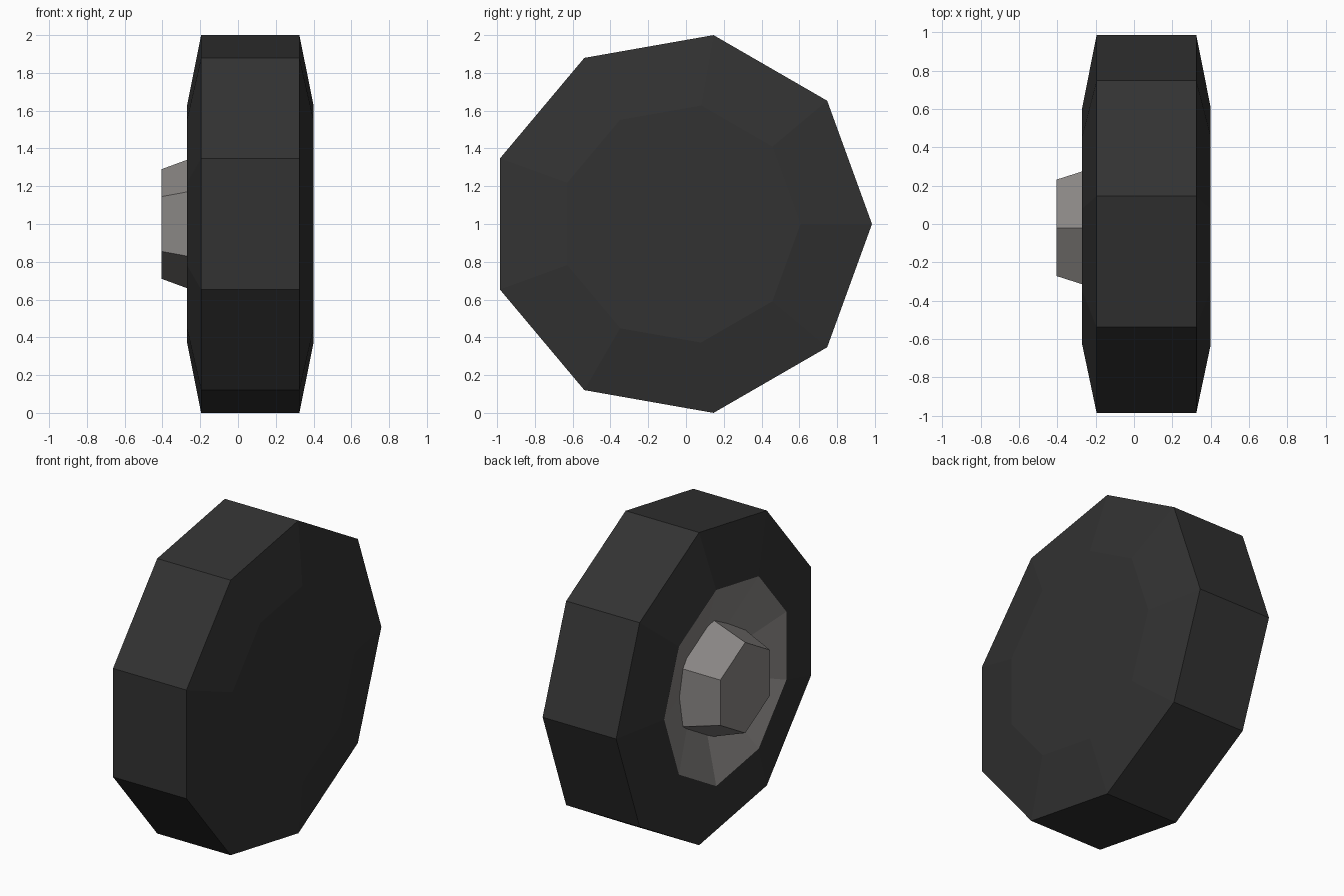
import bpy, bmesh
from math import cos, sin, pi

if "Cube" in bpy.data.objects:
    bpy.data.objects.remove(bpy.data.objects["Cube"])


def material(name, rgb):
    m = bpy.data.materials.new(name)
    m.diffuse_color = (*rgb, 1.0)
    m.use_nodes = True
    m.node_tree.nodes["Principled BSDF"].inputs["Base Color"].default_value = m.diffuse_color
    return m


def lathe(name, profile, sides, start, cy, mat, cap_start=False, cap_end=False):
    """Turn (x, radius) points around an axis parallel to x at (cy, z=1)."""
    bm = bmesh.new()
    rings = []
    for x, r in profile:
        angles = [start + 2 * pi * k / sides for k in range(sides)]
        rings.append([bm.verts.new((x, cy + r * cos(a), 1 + r * sin(a))) for a in angles])
    for a, b in zip(rings, rings[1:]):
        for k in range(sides):
            n = (k + 1) % sides
            bm.faces.new((a[k], a[n], b[n], b[k]))
    if cap_start:
        bm.faces.new(rings[0][::-1])
    if cap_end:
        bm.faces.new(rings[-1])
    mesh = bpy.data.meshes.new(name)
    bm.to_mesh(mesh)
    bm.free()
    mesh.materials.append(mat)
    obj = bpy.data.objects.new(name, mesh)
    bpy.context.collection.objects.link(obj)
    return obj


rubber = material("black rubber", (0.032, 0.032, 0.032))
metal = material("grey metal", (0.25, 0.237, 0.23))

# Nine-sided tyre, bevelled both sides, closed on the inner (+x) side
lathe("tyre", [(-0.27, 0.637), (-0.195, 1.0154), (0.325, 1.0154), (0.40, 0.637)],
      9, 0, -0.0306, rubber, cap_end=True)

# Dished wheel rim sinking towards the hub
lathe("rim", [(-0.121, 0.20), (-0.27, 0.637)], 9, 0, -0.0306, metal, cap_start=True)

# Six-sided tapered hub standing out of the dish
lathe("hub", [(-0.405, 0.29), (-0.125, 0.393)], 6, pi / 2, -0.02, metal, cap_start=True)
